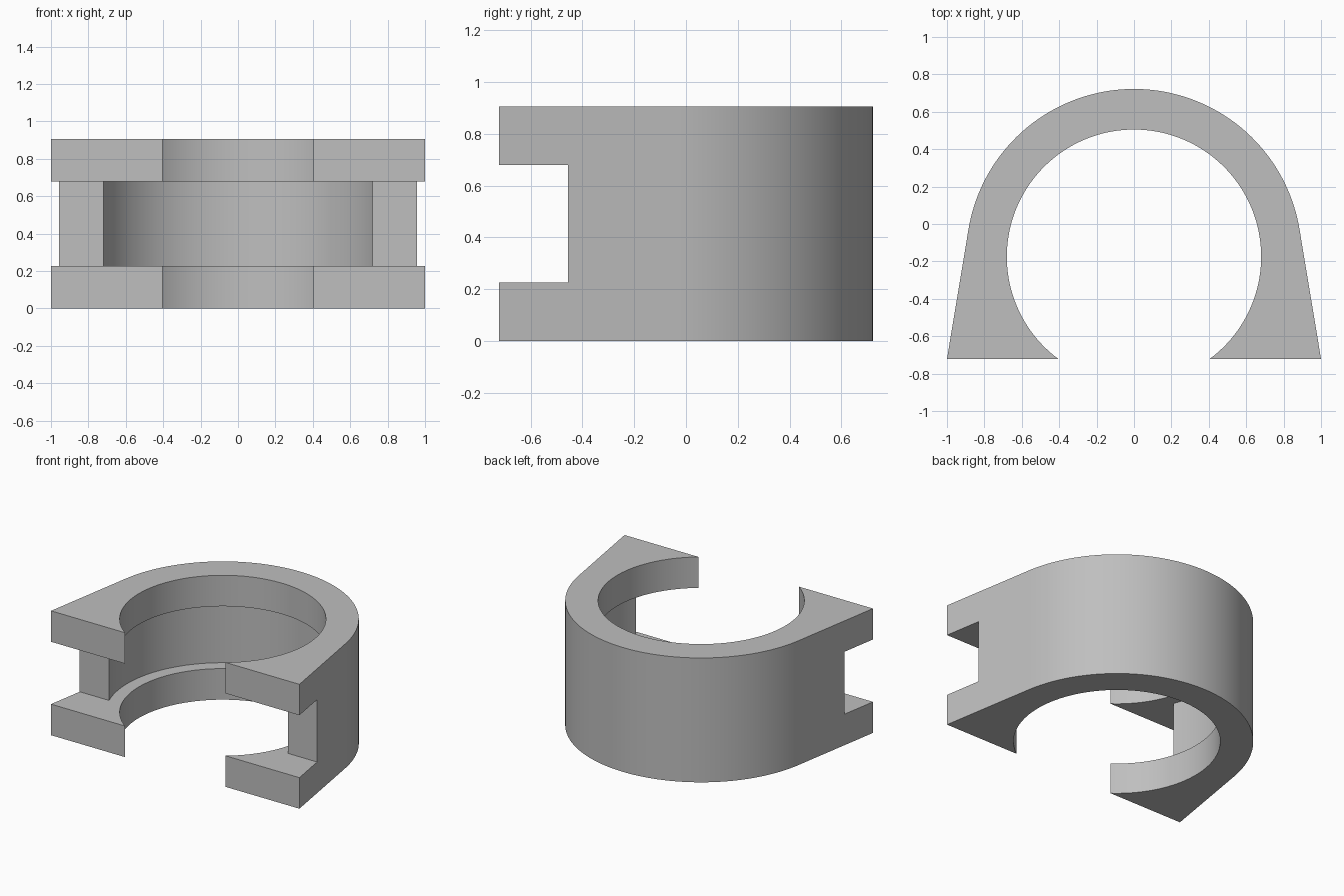
import bpy
import bmesh
import math

cube = bpy.data.objects.get("Cube")
if cube:
    bpy.data.objects.remove(cube, do_unlink=True)

# Main dimensions
HEIGHT = 0.905
FRONT = -0.722
CENTER_Y = -0.175
OUTER_R = 0.897
BORE_R = 0.68
GROOVE_R = 0.772
SLOT_Y = -0.455
SLOT_LOW, SLOT_HIGH = 0.226, 0.68


def arc(radius, start, end, steps):
    """Points on a circle about the bore axis."""
    angles = [start + (end - start) * i / steps for i in range(steps + 1)]
    return [(radius * math.cos(a), CENTER_Y + radius * math.sin(a)) for a in angles]


def prism(name, outline, low, high):
    """Extrude a closed plan outline between two heights."""
    bm = bmesh.new()
    base = bm.faces.new([bm.verts.new((x, y, low)) for x, y in outline])
    top = bmesh.ops.extrude_face_region(bm, geom=[base])["geom"]
    moved = [v for v in top if isinstance(v, bmesh.types.BMVert)]
    bmesh.ops.translate(bm, verts=moved, vec=(0, 0, high - low))
    bmesh.ops.recalc_face_normals(bm, faces=bm.faces[:])
    mesh = bpy.data.meshes.new(name)
    bm.to_mesh(mesh)
    bm.free()
    obj = bpy.data.objects.new(name, mesh)
    bpy.context.collection.objects.link(obj)
    return obj


# Open ring: round back, straight tangent sides, flat feet and a round bore
drop = FRONT - CENTER_Y
tangent = math.atan2(drop, 1) + math.acos(OUTER_R / math.hypot(1, drop))
bore_start = math.asin(drop / BORE_R)
outline = [(1, FRONT)] + arc(OUTER_R, tangent, math.pi - tangent, 80) + [(-1, FRONT)]
outline += arc(BORE_R, math.pi - bore_start, bore_start, 112)
clip = prism("open_ring_clip", outline, 0, HEIGHT)

# Cutter for the inner groove and the slot across the feet
groove_start = math.asin((SLOT_Y - CENTER_Y) / GROOVE_R)
cut_outline = arc(GROOVE_R, groove_start, math.pi - groove_start, 112)
cut_outline += [(-1.2, SLOT_Y), (-1.2, -1), (1.2, -1), (1.2, SLOT_Y)]
cutter = prism("groove_cutter", cut_outline, SLOT_LOW, SLOT_HIGH)
cutter.hide_render = True

cut = clip.modifiers.new("groove", "BOOLEAN")
cut.operation = "DIFFERENCE"
cut.solver = "EXACT"
cut.object = cutter
bpy.ops.object.select_all(action="DESELECT")
clip.select_set(True)
bpy.context.view_layer.objects.active = clip
bpy.ops.object.modifier_apply(modifier=cut.name)
bpy.data.objects.remove(cutter, do_unlink=True)

# Plain grey finish
grey = bpy.data.materials.new("grey")
grey.use_nodes = True
colour = (0.52, 0.52, 0.52, 1)
grey.diffuse_color = colour
grey.node_tree.nodes["Principled BSDF"].inputs["Base Color"].default_value = colour
clip.data.materials.clear()
clip.data.materials.append(grey)
bpy.ops.object.shade_smooth_by_angle(angle=math.radians(25))
